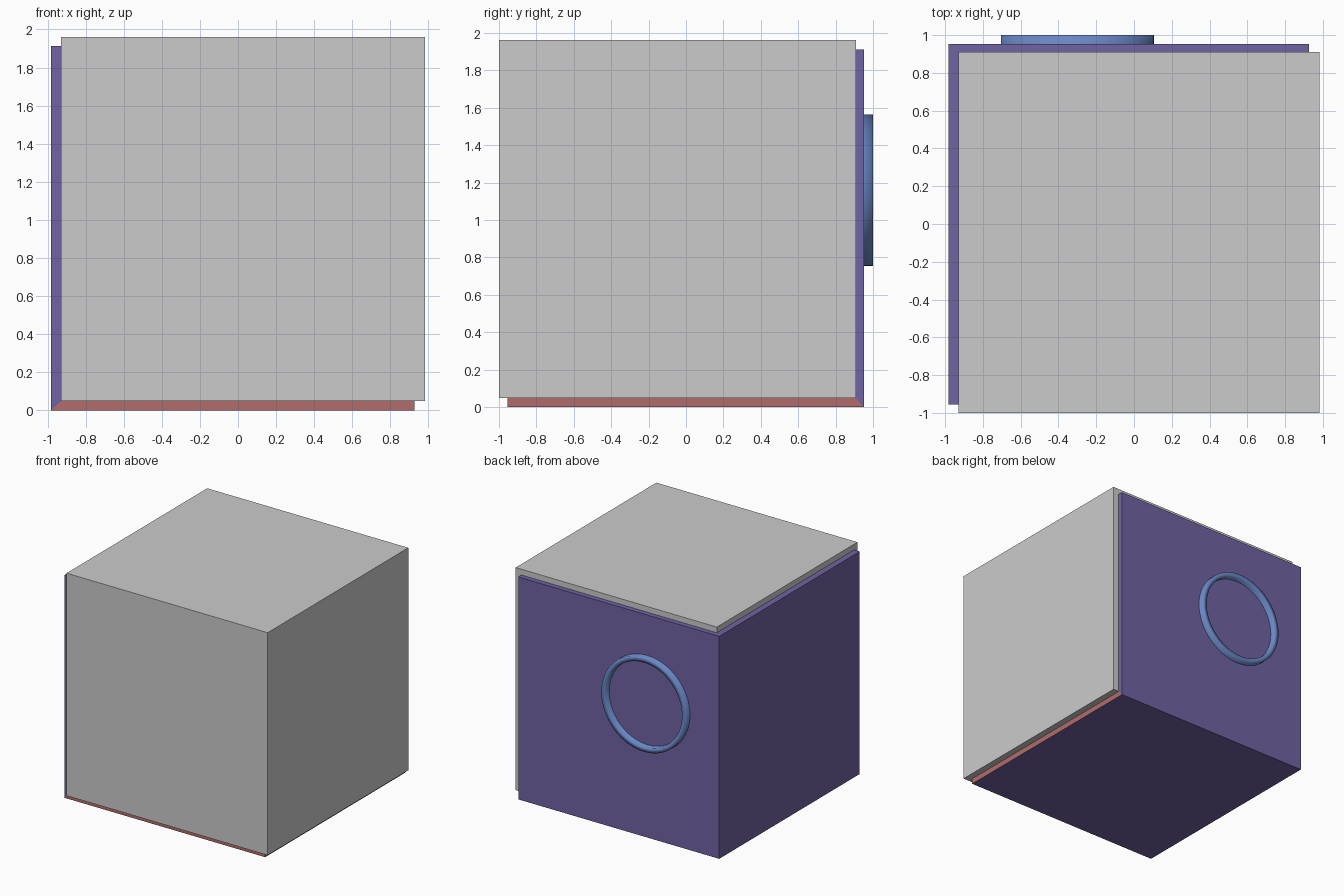
import bpy, bmesh
from math import cos, sin, tau

if "Cube" in bpy.data.objects:
    bpy.data.objects.remove(bpy.data.objects["Cube"])


def material(name, rgb):
    m = bpy.data.materials.new(name)
    m.diffuse_color = (*rgb, 1)
    m.use_nodes = True
    m.node_tree.nodes["Principled BSDF"].inputs["Base Color"].default_value = m.diffuse_color
    return m


def add_object(name, bm, *mats):
    bmesh.ops.recalc_face_normals(bm, faces=bm.faces[:])
    me = bpy.data.meshes.new(name)
    bm.to_mesh(me)
    bm.free()
    for m in mats:
        me.materials.append(m)
    ob = bpy.data.objects.new(name, me)
    bpy.context.collection.objects.link(ob)
    return ob


def box(lo, hi):
    bm = bmesh.new()
    bmesh.ops.create_cube(bm, size=1)
    for v in bm.verts:
        v.co = [(a + b) / 2 + c * (b - a) for a, b, c in zip(lo, hi, v.co)]
    return bm


def lathe_y(profile, cx, cz, sides):
    """Closed (radius, y) profile swept round an axis parallel to y."""
    bm = bmesh.new()
    rings = [[bm.verts.new((cx + r * cos(tau * i / sides), y, cz + r * sin(tau * i / sides)))
              for r, y in profile] for i in range(sides)]
    n = len(profile)
    for i in range(sides):
        a, b = rings[i], rings[(i + 1) % sides]
        for j in range(n):
            k = (j + 1) % n
            bm.faces.new((a[j], a[k], b[k], b[j]))
    return bm


purple = material("wall_purple", (0.16, 0.125, 0.36))
red = material("floor_red", (0.45, 0.15, 0.15))
blue = material("window_blue", (0.14, 0.24, 0.55))

# Room corner: left wall, back wall and floor with mitred thickness
lo, hi = (-0.983, -0.955, 0.0), (0.927, 0.953, 1.912)
thick = (0.053, 0.046, 0.048)
bm = box(lo, hi)
bm.normal_update()
open_sides = [f for f in bm.faces if f.normal.x > .5 or f.normal.y < -.5 or f.normal.z > .5]
bmesh.ops.delete(bm, geom=open_sides, context='FACES')
outer_faces, edges = bm.faces[:], [e for e in bm.edges if e.is_boundary]
inner = {}
for v in bm.verts[:]:
    x, y, z = v.co
    inner[v] = bm.verts.new((x + thick[0] * (x < 0), y - thick[1] * (y > 0), z + thick[2] * (z < .5)))
for f in outer_faces:
    bm.faces.new([inner[v] for v in f.verts])
for e in edges:
    a, b = e.verts
    bm.faces.new((a, b, inner[b], inner[a]))
for f in bm.faces:
    if f not in outer_faces and f.calc_center_median().z < 0.1:
        f.material_index = 1
room = add_object("room_shell", bm, purple, red)

# Round window opening
WX, WZ = -0.30, 1.16
bm = bmesh.new()
bmesh.ops.create_cone(bm, cap_ends=True, segments=64, radius1=0.385, radius2=0.385, depth=0.4)
for v in bm.verts:
    x, y, z = v.co
    v.co = (WX + x, 0.93 + z, WZ + y)
cutter = add_object("window_cutter", bm)
cutter.hide_render = True
cutter.display_type = 'WIRE'
cut = room.modifiers.new("window_hole", 'BOOLEAN')
cut.operation = 'DIFFERENCE'
cut.solver = 'EXACT'
cut.object = cutter
# Bake the opening so the helper can go
bpy.context.view_layer.objects.active = room
room.select_set(True)
bpy.ops.object.modifier_apply(modifier=cut.name)
bpy.data.objects.remove(cutter)

# Window frame ring, smooth all round
ring = add_object("window_frame", lathe_y([(0.405, 0.86), (0.405, 1.0), (0.362, 1.0), (0.362, 0.86)],
                                          WX, WZ, 64), blue)
for p in ring.data.polygons:
    p.use_smooth = True

# Large block filling the room
add_object("room_volume", box((-0.93, -1.0, 0.049), (0.982, 0.91, 1.961)))
